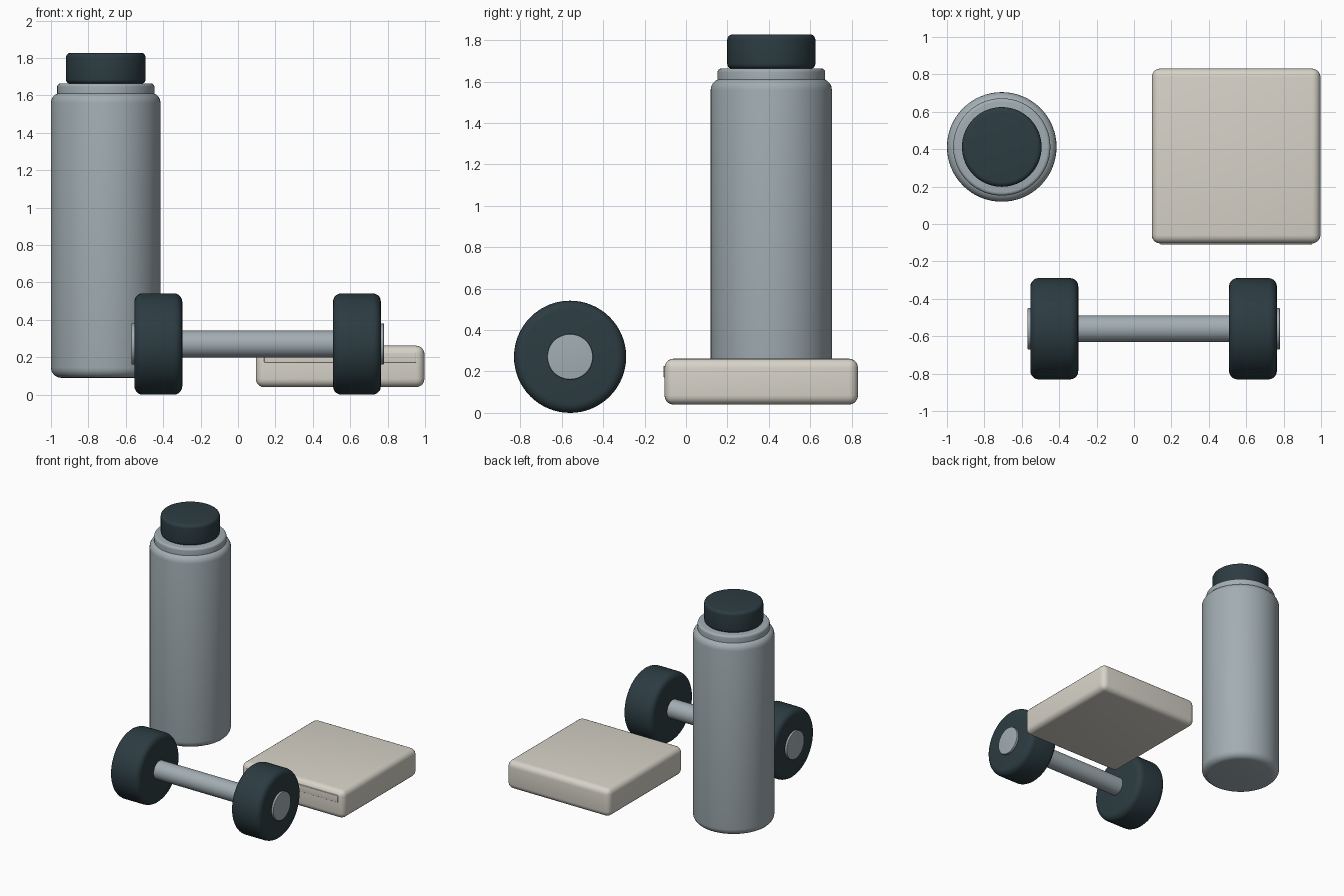
import bpy
from math import pi, radians

if "Cube" in bpy.data.objects:
    bpy.data.objects.remove(bpy.data.objects["Cube"])


def material(name, rgb):
    m = bpy.data.materials.new(name)
    m.diffuse_color = (*rgb, 1)
    m.use_nodes = True
    m.node_tree.nodes["Principled BSDF"].inputs["Base Color"].default_value = m.diffuse_color
    return m


STEEL = material("brushed_steel", (0.36, 0.42, 0.45))
RUBBER = material("dark_rubber", (0.025, 0.045, 0.054))
CLOTH = material("cream_cloth", (0.68, 0.65, 0.58))


def finish(name, mat, bevel, segments=5):
    ob = bpy.context.object
    ob.name = name
    bpy.ops.object.transform_apply(location=False, rotation=True, scale=True)
    if bevel:
        mod = ob.modifiers.new("rounding", 'BEVEL')
        mod.width, mod.segments = bevel, segments
        mod.limit_method = 'ANGLE'
        mod.angle_limit = radians(40)
        bpy.ops.object.modifier_apply(modifier=mod.name)
    bpy.ops.object.shade_smooth_by_angle(angle=radians(35))
    ob.data.materials.append(mat)
    return ob


def upright(name, x, y, z0, z1, r, mat, bevel):
    bpy.ops.mesh.primitive_cylinder_add(vertices=64, radius=r, depth=z1 - z0,
                                        location=(x, y, (z0 + z1) / 2))
    return finish(name, mat, bevel)


def lengthwise(name, x0, x1, r, mat, bevel):
    bpy.ops.mesh.primitive_cylinder_add(vertices=64, radius=r, depth=x1 - x0,
                                        location=((x0 + x1) / 2, -0.56, 0.271),
                                        rotation=(0, pi / 2, 0))
    return finish(name, mat, bevel)


def box(name, lo, hi, mat, bevel):
    bpy.ops.mesh.primitive_cube_add(size=1, location=[(a + b) / 2 for a, b in zip(lo, hi)])
    bpy.context.object.scale = [b - a for a, b in zip(lo, hi)]
    return finish(name, mat, bevel)


# Water bottle
BX, BY = -0.707, 0.412
upright("bottle_body", BX, BY, 0.09, 1.615, 0.293, STEEL, 0.055)
upright("bottle_collar", BX, BY, 1.56, 1.664, 0.26, STEEL, 0.018)
upright("bottle_cap", BX, BY, 1.662, 1.828, 0.213, RUBBER, 0.025)

# Dumbbell, mirrored about its own middle
MID = 0.105
lengthwise("dumbbell_handle", MID - 0.5, MID + 0.5, 0.072, STEEL, 0)
for side, s in (("left", -1), ("right", 1)):
    a, b = sorted((MID + s * 0.403, MID + s * 0.659))
    lengthwise(side + "_weight", a, b, 0.271, RUBBER, 0.045)
    a, b = sorted((MID + s * 0.61, MID + s * 0.675))
    lengthwise(side + "_end_cap", a, b, 0.11, STEEL, 0.004)

# Folded towel with a hem strip on the front
box("folded_towel", (0.095, -0.104, 0.04), (0.997, 0.831, 0.262), CLOTH, 0.045)
box("towel_hem", (0.14, -0.109, 0.172), (0.952, -0.08, 0.226), CLOTH, 0.003)
